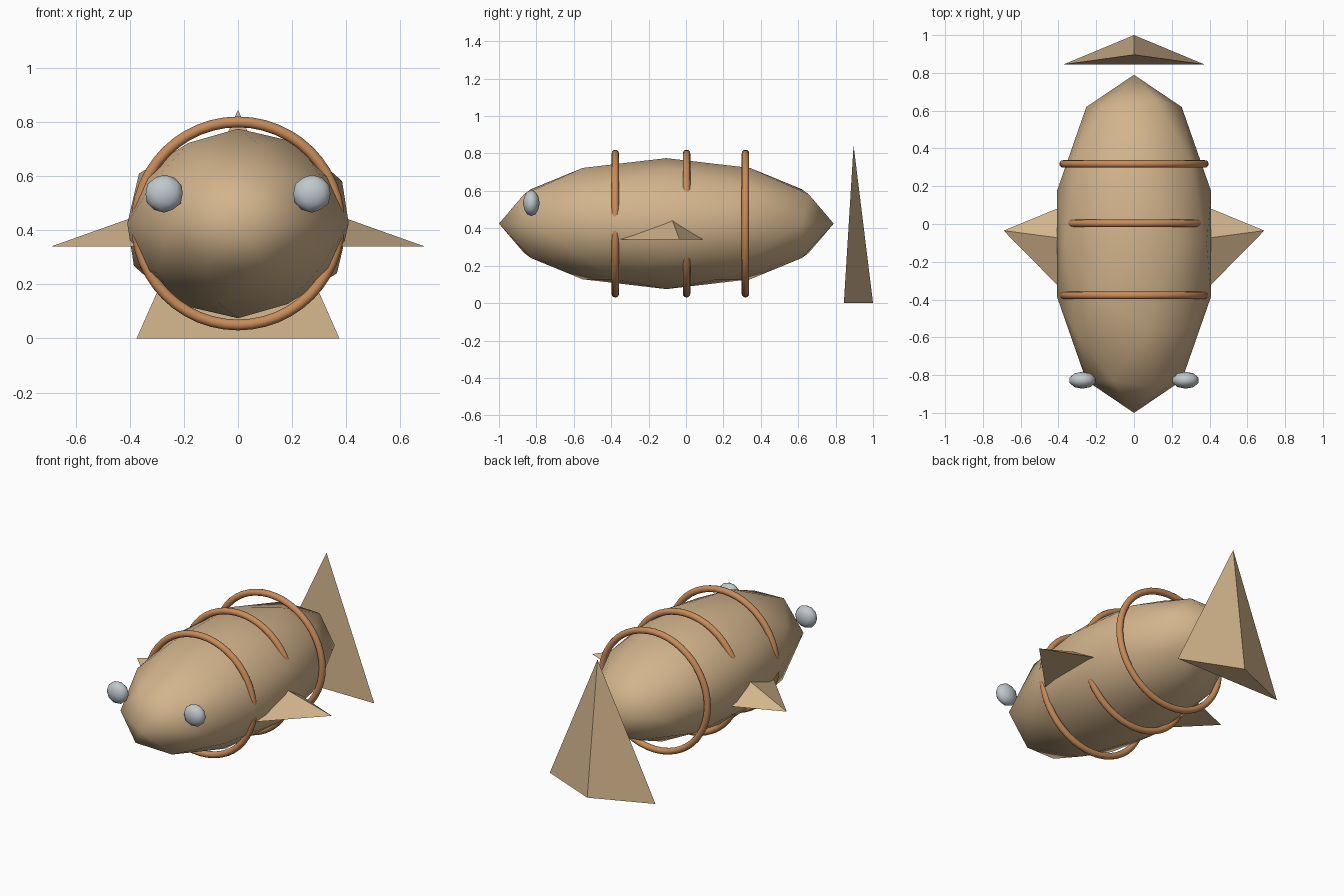
import bpy
import math

cube = bpy.data.objects.get("Cube")
if cube:
    bpy.data.objects.remove(cube, do_unlink=True)


def make_material(name, rgb):
    mat = bpy.data.materials.new(name)
    mat.use_nodes = True
    colour = (*rgb, 1.0)
    mat.diffuse_color = colour
    mat.node_tree.nodes["Principled BSDF"].inputs["Base Color"].default_value = colour
    return mat


tan = make_material("tan", (0.645, 0.456, 0.262))
copper = make_material("copper", (0.58, 0.26, 0.10))
silver = make_material("silver", (0.53, 0.58, 0.61))


def finish(name, mat, smooth, scale=(1, 1, 1)):
    """Name, scale and colour the primitive that was just added."""
    obj = bpy.context.object
    obj.name = obj.data.name = name
    obj.scale = scale
    bpy.ops.object.transform_apply(location=False, rotation=True, scale=True)
    obj.data.materials.append(mat)
    if smooth:
        bpy.ops.object.shade_smooth()
    return obj


def ellipsoid(name, mat, location, radii):
    bpy.ops.mesh.primitive_ico_sphere_add(subdivisions=2, radius=1, location=location)
    return finish(name, mat, True, radii)


# Body: long low-poly ellipsoid
ellipsoid("body", tan, (0, -0.105, 0.425), (0.43, 0.895, 0.35))

# Hoops around the body, partly sunk into it
for name, y in (("front_hoop", -0.378), ("middle_hoop", 0.003), ("rear_hoop", 0.318)):
    bpy.ops.mesh.primitive_torus_add(
        location=(0, y, 0.425), rotation=(math.pi / 2, 0, 0),
        major_radius=0.375, minor_radius=0.02,
        major_segments=48, minor_segments=12)
    finish(name, copper, True)

# Tail: tall three-sided pyramid standing free behind the body
bpy.ops.mesh.primitive_cone_add(vertices=3, radius1=1, radius2=0, depth=1,
                                location=(0, 0.896, 0.4225))
finish("tail_fin", tan, False, (0.433, 0.104, 0.845))

# Eyes and side fins, mirrored left and right
for side, s in (("left", 1), ("right", -1)):
    ellipsoid(side + "_eye", silver, (s * 0.273, -0.827, 0.535), (0.072, 0.045, 0.07))

    # Flat-bottomed pyramid whose root is buried in the body
    tip = (s * 0.69, -0.035, 0.34)
    root = [(s * 0.35, -0.38, 0.34), (s * 0.35, 0.105, 0.34), (s * 0.35, -0.08, 0.461)]
    faces = [(0, 1, 2), (0, 2, 3), (0, 3, 1), (1, 3, 2)]
    if s > 0:
        faces = [f[::-1] for f in faces]
    mesh = bpy.data.meshes.new(side + "_fin")
    mesh.from_pydata([tip] + root, [], faces)
    mesh.materials.append(tan)
    fin = bpy.data.objects.new(side + "_fin", mesh)
    bpy.context.collection.objects.link(fin)
